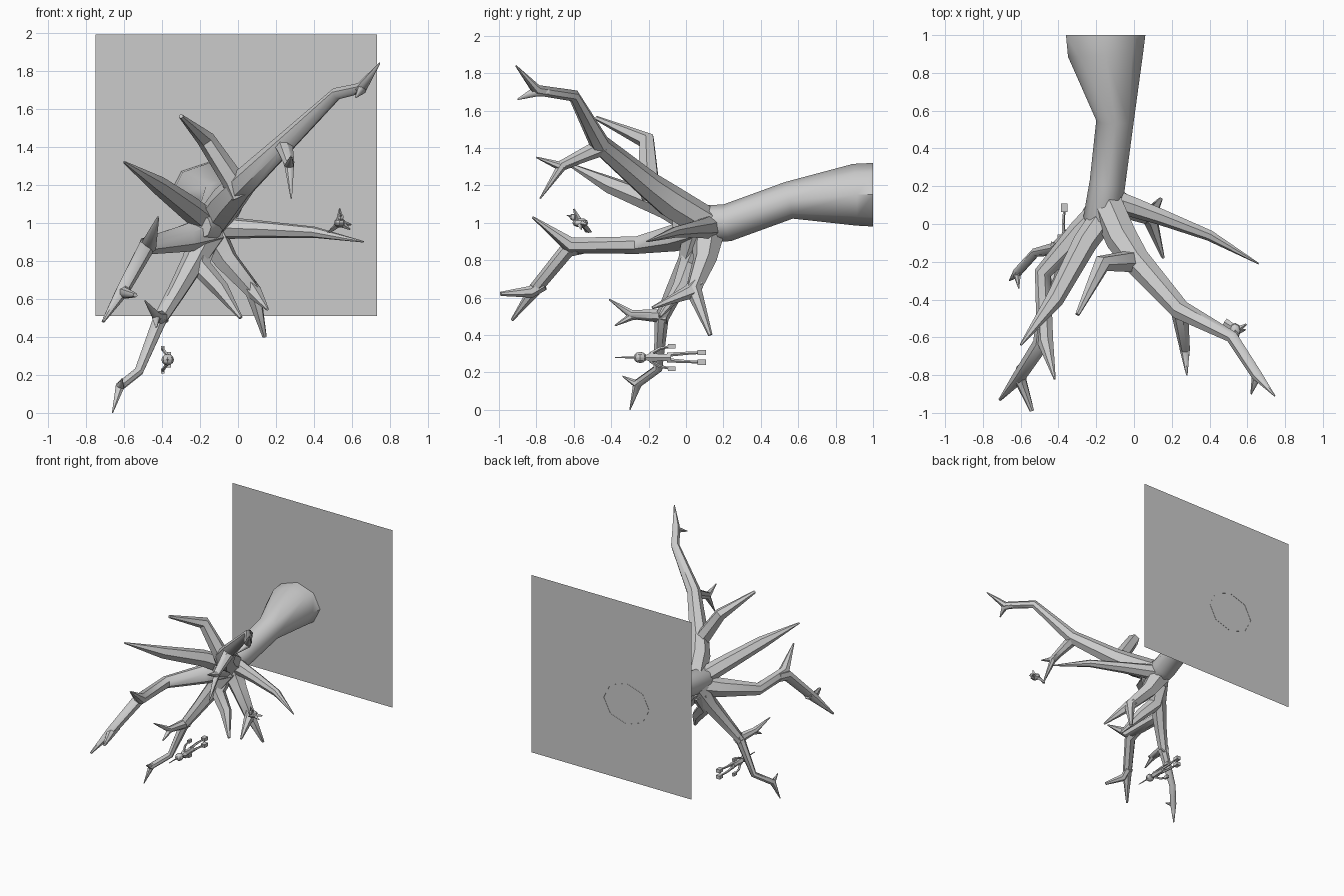
import bpy, bmesh, math
from mathutils import Vector, Matrix


def finish(name, bm, angle=50):
    bmesh.ops.recalc_face_normals(bm, faces=bm.faces)
    me = bpy.data.meshes.new(name)
    bm.to_mesh(me)
    bm.free()
    ob = bpy.data.objects.new(name, me)
    bpy.context.collection.objects.link(ob)
    bpy.context.view_layer.objects.active = ob
    ob.select_set(True)
    if angle:
        bpy.ops.object.shade_smooth_by_angle(angle=math.radians(angle))
    ob.select_set(False)
    return ob


def tube(bm, pts, sides=7, cap_start=True):
    """Faceted tapering limb through (x, y, z, radius[, vertical radius])."""
    cs = [Vector(p[:3]) for p in pts]
    rings = []
    side = None
    for i, p in enumerate(pts):
        d = Vector((0, 0, 0))
        if i > 0:
            d += (cs[i] - cs[i - 1]).normalized()
        if i < len(cs) - 1:
            d += (cs[i + 1] - cs[i]).normalized()
        d.normalize()
        if side is None:
            ref = Vector((0, 0, 1)) if abs(d.z) < 0.9 else Vector((0, 1, 0))
            side = d.cross(ref)
        side = (side - d * side.dot(d)).normalized()
        up = side.cross(d)
        r1, r2 = p[3], p[-1]
        rings.append([bm.verts.new(cs[i] + side * r1 * math.cos(a) + up * r2 * math.sin(a))
                      for a in (2 * math.pi * k / sides for k in range(sides))])
    for a, b in zip(rings, rings[1:]):
        for k in range(sides):
            bm.faces.new((a[k], a[(k + 1) % sides], b[(k + 1) % sides], b[k]))
    if cap_start:
        bm.faces.new(rings[0])
    bm.faces.new(rings[-1])


def limb(name, *paths, sides=7, cap_start=True):
    bm = bmesh.new()
    for p in paths:
        tube(bm, p, sides, cap_start)
    return finish(name, bm)


# Wall panel behind the trunk
bm = bmesh.new()
bm.faces.new([bm.verts.new(v) for v in
              ((-.75, .998, .51), (.73, .998, .51), (.73, .998, 1.99), (-.75, .998, 1.99))])
finish("wall", bm, 0)

# Trunk, flaring into the wall
limb("trunk", [(-.15, 1, 1.15, .21, .17), (-.15, .9, 1.15, .2, .165), (-.1, .55, 1.12, .1, .1),
               (-.14, .22, 1.0, .095, .1), (-.17, .02, .99, .1, .1), (-.19, -.06, .98, .05, .06)],
     sides=8, cap_start=False)

# Upper right branch with end fork and hanging twig
limb("upper_right_branch",
     [(-.14, .1, 1.0, .09), (-.06, -.08, 1.11, .09), (.02, -.2, 1.2, .075), (.25, -.46, 1.42, .055),
      (.52, -.6, 1.68, .033), (.65, -.8, 1.71, .03), (.745, -.91, 1.84, .004)],
     [(.62, -.74, 1.7, .025), (.65, -.81, 1.7, .027), (.62, -.9, 1.66, .004)],
     [(.24, -.44, 1.41, .05), (.27, -.66, 1.31, .028), (.28, -.78, 1.13, .004)],
     [(.26, -.58, 1.34, .03), (.27, -.67, 1.3, .027), (.28, -.8, 1.35, .004)])

# Upward stub branch and upper left branch
limb("upward_branch", [(.01, -.18, 1.15, .07), (-.03, -.2, 1.23, .06), (-.17, -.21, 1.44, .048),
                       (-.3, -.48, 1.56, .012)], sides=6)
limb("upper_left_branch", [(-.16, .04, 1.0, .07), (-.26, -.1, 1.08, .065), (-.42, -.4, 1.2, .048),
                           (-.6, -.64, 1.32, .006)], sides=6)

# Right branch
limb("right_branch", [(-.16, .14, .98, .07), (0, .09, .97, .055), (.14, .04, .965, .045),
                      (.4, -.06, .95, .03), (.66, -.21, .9, .004)])

# Left branch, forked twice
limb("left_branch",
     [(-.14, .08, .96, .09), (-.28, -.05, .92, .075), (-.48, -.26, .88, .048), (-.47, -.62, .88, .045),
      (-.42, -.82, 1.03, .006)],
     [(-.48, -.52, .88, .04), (-.49, -.63, .86, .045), (-.61, -.81, .64, .036), (-.71, -.93, .48, .008)],
     [(-.59, -.76, .67, .033), (-.6, -.83, .63, .033), (-.54, -.99, .62, .012)])

# Long lower left branch with twigs
limb("lower_left_branch",
     [(-.16, .08, .95, .1), (-.23, .02, .8, .065), (-.32, -.06, .64, .05), (-.41, -.13, .49, .038),
      (-.52, -.15, .22, .025), (-.62, -.26, .14, .025), (-.66, -.3, 0, .003)],
     [(-.57, -.2, .18, .02), (-.62, -.27, .14, .022), (-.61, -.34, .18, .003)],
     [(-.4, -.1, .5, .04), (-.43, -.29, .51, .025), (-.49, -.41, .59, .004)],
     [(-.42, -.22, .51, .025), (-.43, -.29, .5, .022), (-.43, -.38, .45, .004)])

# Lower right branches
limb("lower_right_branch",
     [(-.15, .12, .95, .09), (-.06, .1, .8, .065), (.08, .04, .64, .045), (.14, .13, .4, .012)],
     [(.05, .06, .68, .04), (.09, .02, .63, .04), (.155, -.18, .545, .008)], sides=6)
limb("lower_middle_branch",
     [(-.18, .08, .9, .08), (-.2, .02, .77, .06), (-.09, -.03, .65, .045), (.015, -.14, .5, .01)], sides=6)


def ball(bm, c, size, seg=8):
    m = Matrix.Translation(c) @ Matrix.Diagonal((*size, 1))
    bmesh.ops.create_uvsphere(bm, u_segments=seg, v_segments=6, radius=1, matrix=m)


def box(bm, c, size):
    bmesh.ops.create_cube(bm, size=1, matrix=Matrix.Translation(c) @ Matrix.Diagonal((*size, 1)))


# Floating figure: head with spike, torso, limbs, blocky hands and feet
bm = bmesh.new()
X, Z = -.37, .28
ball(bm, (X, -.245, Z), (.033, .035, .03))
tube(bm, [(X, -.27, Z, .006), (X, -.38, Z, .003)], 5)
tube(bm, [(X, -.22, Z, .012), (X, -.19, Z, .028), (X, -.13, Z, .02), (X, -.08, Z, .025)], 6)
for s in (-1, 1):
    tube(bm, [(X, -.19, Z + s * .02, .01), (X - .02, -.14, Z + s * .048, .009),
              (X - .025, -.09, Z + s * .058, .007)], 5)
    box(bm, (X - .025, -.075, Z + s * .06), (.018, .04, .025))
    tube(bm, [(X, -.1, Z + s * .015, .012), (X - .005, 0, Z + s * .022, .009),
              (X, .07, Z + s * .025, .007)], 5)
    box(bm, (X, .085, Z + s * .026), (.035, .045, .028))
finish("floating_figure", bm, 30)

# Small bird: body, head, beak, tail and two raised wings
bm = bmesh.new()
ball(bm, (.535, -.565, 1.0), (.03, .042, .025))
ball(bm, (.54, -.605, 1.03), (.018, .018, .018), 6)
tube(bm, [(.54, -.615, 1.035, .008), (.54, -.64, 1.04, .001)], 4)
tube(bm, [(.53, -.55, .995, .018), (.48, -.52, .95, .022, .005)], 4)
for tip in ((.59, -.56, .965), (.535, -.6, 1.075), (.595, -.53, .99)):
    tube(bm, [(.535, -.57, 1.0, .022), (*tip, .004)], 4)
finish("small_bird", bm, 30)
